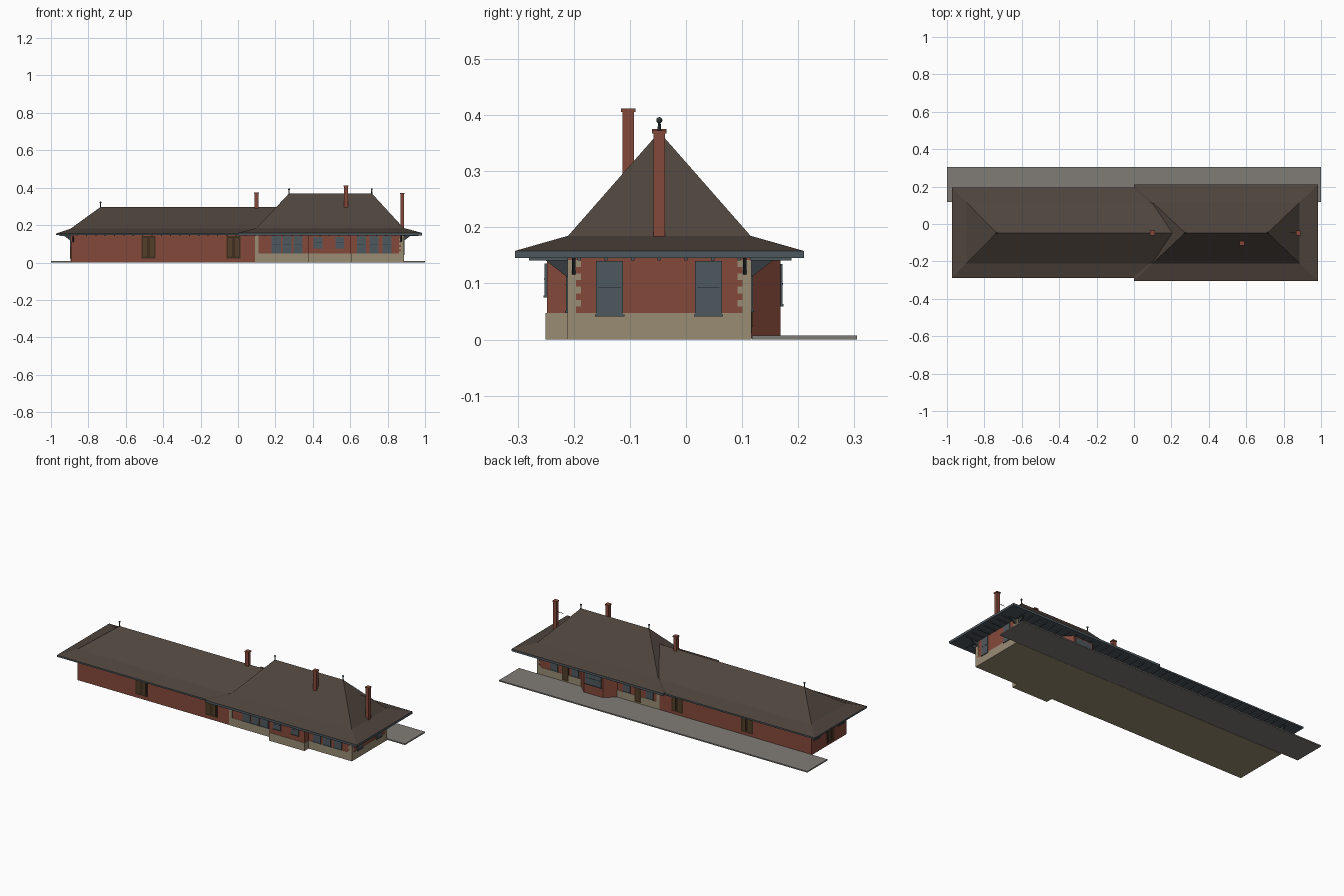
import bpy
import bmesh

if "Cube" in bpy.data.objects:
    bpy.data.objects.remove(bpy.data.objects["Cube"], do_unlink=True)


def material(name, r, g, b):
    m = bpy.data.materials.new(name)
    m.use_nodes = True
    m.diffuse_color = (r, g, b, 1)
    m.node_tree.nodes["Principled BSDF"].inputs["Base Color"].default_value = (r, g, b, 1)
    return m


ROOF = material("brown shingle", .078, .058, .047)
BRICK = material("red brick", .235, .066, .042)
STONE = material("tan stone", .32, .265, .175)
SLATE = material("slate paint", .076, .098, .112)
DARK = material("dark slate trim", .035, .046, .052)
PAVING = material("grey paving", .216, .202, .181)
DOOR = material("dark brown wood", .05, .028, .013)
LEAF = material("brown door panel", .085, .05, .022)


def make(name, bm, *mats):
    bmesh.ops.recalc_face_normals(bm, faces=bm.faces)
    mesh = bpy.data.meshes.new(name)
    bm.to_mesh(mesh)
    bm.free()
    for m in mats:
        mesh.materials.append(m)
    ob = bpy.data.objects.new(name, mesh)
    bpy.context.scene.collection.objects.link(ob)
    return ob


def box(name, x0, x1, y0, y1, z0, z1, mat):
    bm = bmesh.new()
    bmesh.ops.create_cube(bm, size=1)
    for v in bm.verts:
        v.co = (x1 if v.co.x > 0 else x0, y1 if v.co.y > 0 else y0, z1 if v.co.z > 0 else z0)
    return make(name, bm, mat)


def prism(name, points, offset, mat):
    """Extrude a closed 3D outline by an offset vector."""
    bm = bmesh.new()
    face = bm.faces.new([bm.verts.new(p) for p in points])
    new = bmesh.ops.extrude_face_region(bm, geom=[face])
    bmesh.ops.translate(bm, vec=offset, verts=[g for g in new["geom"] if isinstance(g, bmesh.types.BMVert)])
    bm.faces.new([v for v in bm.verts][:len(points)]) if not face.is_valid else None
    return make(name, bm, mat)


def plate(name, axis, wall, side, a, b, z0, z1, depth, mat):
    """Thin plate on a wall: axis is the wall normal, a..b runs along the wall."""
    n0, n1 = sorted((wall - side * .002, wall + side * depth))
    if axis == "y":
        return box(name, a, b, n0, n1, z0, z1, mat)
    return box(name, n0, n1, a, b, z0, z1, mat)


def window(axis, wall, side, a, b, z0, z1):
    plate("window", axis, wall, side, a, b, z0, z1, .004, SLATE)
    plate("window_sill", axis, wall, side, a - .002, b + .002, z0 - .003, z0 + .001, .006, SLATE)
    mid = (z0 + z1) / 2
    plate("window_rail", axis, wall, side, a + .004, b - .004, mid, mid + .002, .005, DARK)


def door(axis, wall, side, a, b, z0, z1, leaves):
    plate("door_frame", axis, wall, side, a, b, z0, z1, .003, DOOR)
    step = (b - a) / leaves
    for i in range(leaves):
        lo = a + i * step
        plate("door_leaf", axis, wall, side, lo + .008, lo + step - .008, z0 + .01, z1 - .012, .0045, LEAF)


def hip_roof(name, eave, kink, ridge, soffit):
    """Bell-cast hip roof: eave and kink are x0, x1, y0, y1, z; ridge is x0, x1, y, z."""
    bm = bmesh.new()

    def ring(x0, x1, y0, y1, z):
        return [bm.verts.new(p) for p in ((x0, y0, z), (x1, y0, z), (x1, y1, z), (x0, y1, z))]

    low = ring(*eave[:4], soffit)
    rings = [low, ring(*eave), ring(*kink)]
    bm.faces.new(low).material_index = 1
    for n in range(2):
        for i in range(4):
            j = (i + 1) % 4
            f = bm.faces.new((rings[n][i], rings[n][j], rings[n + 1][j], rings[n + 1][i]))
            f.material_index = 1 - n
    x0, x1, y, z = ridge
    p, q = bm.verts.new((x0, y, z)), bm.verts.new((x1, y, z))
    a, b, c, d = rings[2]
    for face in ((a, b, q, p), (b, c, q), (c, d, p, q), (d, a, p)):
        bm.faces.new(face)
    return make(name, bm, ROOF, SLATE)


# Wall planes
FRONT, BACK, LEFT, RIGHT, SPLIT, TOP, BASE = -.21, .115, .885, -.893, .09, .148, .047
MID = (FRONT + BACK) / 2

# Ground and walls
box("platform", -1, 1, .118, .305, 0, .007, PAVING)
box("floor_slab", RIGHT, LEFT, FRONT, BACK, 0, .002, STONE)
box("brick_walls", RIGHT, LEFT, FRONT, BACK, .002, TOP, BRICK)
box("stone_base", SPLIT, LEFT + .0015, FRONT - .0015, BACK + .0015, 0, BASE, STONE)

# Front bay with a stone base
box("front_bay", .377, .604, -.248, FRONT, .002, TOP, BRICK)
box("front_bay_base", .375, .606, -.25, FRONT, 0, BASE, STONE)

# Back bay with slanted sides
prism("back_bay", [(.365, BACK, .002), (.42, .168, .002), (.545, .168, .002), (.60, BACK, .002)],
      (0, 0, TOP - .004), BRICK)
window("y", .168, 1, .43, .535, .062, .135)

# Stone quoins on the two end corners, and strips where the sections meet
for i in range(8):
    z = BASE + i * .0118
    w = .023 if i % 2 else .014
    for y, s in ((FRONT, 1), (BACK, -1)):
        ya, yb = sorted((y - s * .0015, y + s * w))
        box("corner_quoin", LEFT - .037 + w, LEFT + .0015, ya, yb, z, z + .0118, STONE)
for wall, side in ((FRONT, -1), (BACK, 1)):
    plate("section_strip", "y", wall, side, SPLIT, SPLIT + .02, 0, TOP, .0015, STONE)

# Front windows
for start in (.18, .238, .297, .635, .702, .772):
    window("y", FRONT, -1, start, start + .049, .05, .143)
for start in (.405, .52):
    window("y", -.248, -1, start, start + .048, .078, .136)

# Back windows and single doors
for start in (.13, .28, .615, .75):
    window("y", BACK, 1, start, start + .045, .052, .14)
for start in (.21, .68):
    door("y", BACK, 1, start, start + .042, .012, .14, 1)

# Freight doors on both long sides
for wall, side in ((FRONT, -1), (BACK, 1)):
    for start in (-.516, -.062):
        door("y", wall, side, start, start + .075, .022, .143, 2)

# End walls
for start in (-.16, .016):
    window("x", LEFT, 1, start, start + .048, .044, .14)
for start in (-.19, .035):
    window("x", RIGHT, -1, start, start + .055, .08, .13)
door("x", RIGHT, -1, -.095, -.03, .012, .14, 2)

# Roofs
hip_roof("freight_roof", (-.973, .2, -.289, .196, .155), (-.895, .2, FRONT, BACK, .181),
         (-.735, .205, MID, .297), .146)
hip_roof("passenger_roof", (.001, .985, -.305, .21, .158), (.1, .885, FRONT, BACK, .185),
         (.273, .715, MID, .37), .145)

# Rafter tails under the eaves
for i in range(36):
    x = -.86 + i * .05
    for y0, y1 in ((-.28, FRONT), (BACK, .188)):
        box("rafter_tail", x - .003, x + .003, y0, y1, .141, .147, SLATE)
for i in range(7):
    y = -.19 + i * .0475
    box("rafter_tail", LEFT, .965, y - .003, y + .003, .141, .146, SLATE)
    box("rafter_tail", -.955, RIGHT, y - .003, y + .003, .141, .147, SLATE)

# Triangular eave brackets near the corners
for x in (RIGHT + .012, LEFT - .012):
    for y, s in ((FRONT, -1), (BACK, 1)):
        prism("side_bracket", [(x - .003, y, .145), (x - .003, y + s * .045, .145), (x - .003, y, .11)],
              (.006, 0, 0), DARK)
for x, s in ((RIGHT, -1), (LEFT, 1)):
    for y in (FRONT + .01, BACK - .01):
        prism("end_bracket", [(x, y - .003, .145), (x + s * .04, y - .003, .145), (x, y - .003, .115)],
              (0, .006, 0), DARK)

# Chimneys with caps
for x, y, z0, z1 in ((.098, MID, .25, .375), (.577, -.103, .27, .412), (.878, MID, .175, .373)):
    box("chimney", x - .0105, x + .0105, y - .0105, y + .0105, z0, z1 - .006, BRICK)
    box("chimney_cap", x - .013, x + .013, y - .013, y + .013, z1 - .006, z1, BRICK)
box("chimney_brace", .83, .87, MID - .001, MID + .001, .309, .311, DARK)

# Ridge finials
for x, z in ((-.735, .297), (.273, .367), (.715, .367)):
    bm = bmesh.new()
    bmesh.ops.create_cone(bm, cap_ends=True, segments=8, radius1=.004, radius2=.002, depth=.024)
    ball = bmesh.ops.create_uvsphere(bm, u_segments=10, v_segments=6, radius=.0055)
    bmesh.ops.translate(bm, vec=(0, 0, .013), verts=ball["verts"])
    bmesh.ops.translate(bm, vec=(x, MID, z + .011), verts=bm.verts)
    make("ridge_finial", bm, DARK)
